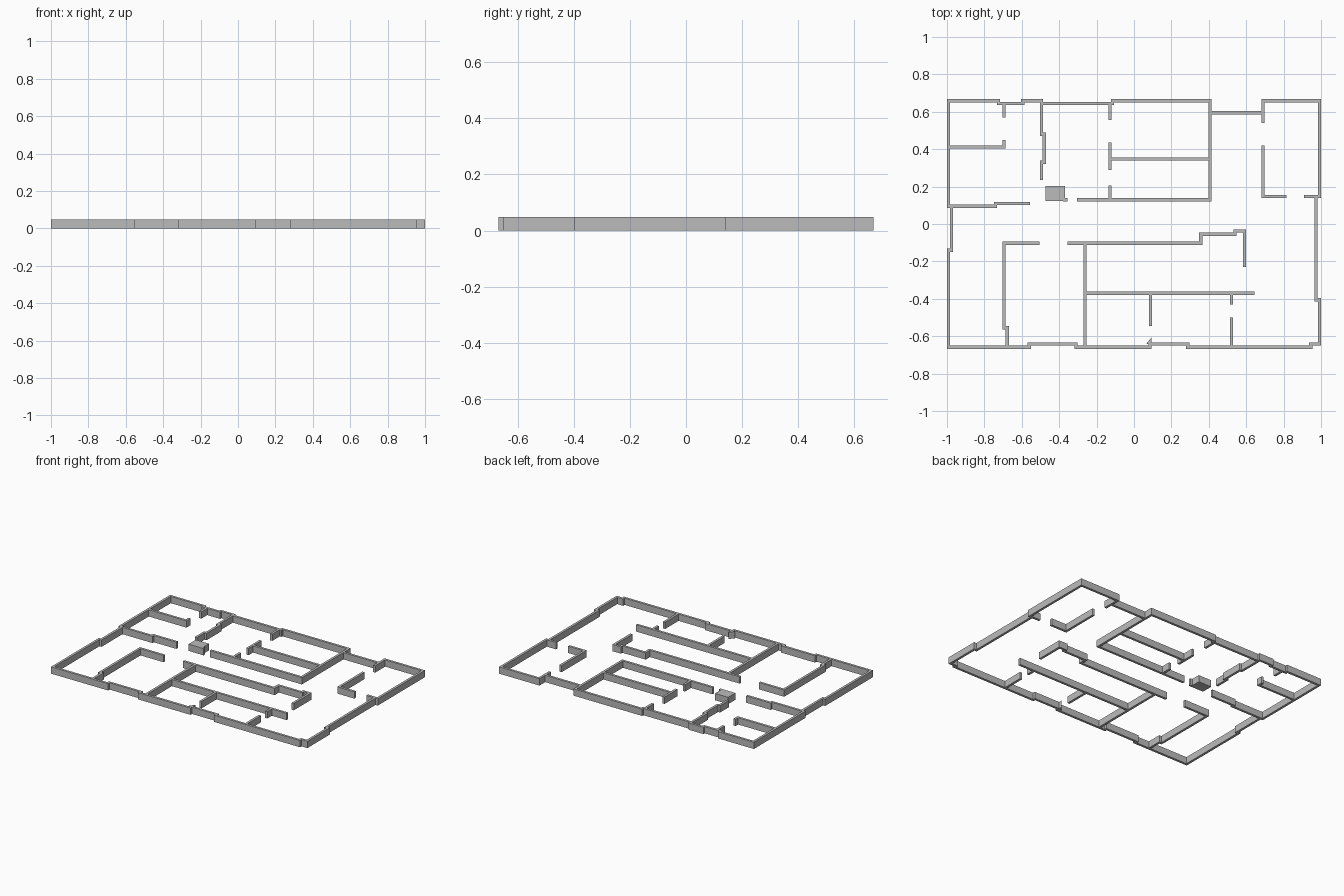
import bpy
import bmesh
from mathutils import Vector

default_cube = bpy.data.objects.get("Cube")
if default_cube:
    bpy.data.objects.remove(default_cube, do_unlink=True)

HEIGHT = 0.048
THICKNESS = 0.017

# Main grid lines of the floor plan (wall centres)
west, west_in = -0.991, -0.975
east, east_in = 0.991, 0.973
north, north_in = 0.659, 0.645
south, south_in = -0.659, -0.642
hall_north, hall_south = 0.13, -0.103
bath_x, stair_x, office_x = -0.695, -0.495, -0.128
core_east, wing_x = 0.407, 0.69
suite_x, suite_y = -0.262, -0.37
closet_x = 0.522

# Single plaster colour
plaster = bpy.data.materials.new("plaster_grey")
plaster.use_nodes = True
grey = (0.5, 0.5, 0.5, 1)
plaster.diffuse_color = grey
plaster.node_tree.nodes["Principled BSDF"].inputs["Base Color"].default_value = grey


def prism(name, outline):
    """Extrude a flat outline from the ground to the wall height."""
    bm = bmesh.new()
    base = bm.faces.new([bm.verts.new((p[0], p[1], 0)) for p in outline])
    extruded = bmesh.ops.extrude_face_region(bm, geom=[base], use_keep_orig=True)
    top = [v for v in extruded["geom"] if isinstance(v, bmesh.types.BMVert)]
    bmesh.ops.translate(bm, verts=top, vec=(0, 0, HEIGHT))
    bmesh.ops.recalc_face_normals(bm, faces=bm.faces)
    mesh = bpy.data.meshes.new(name)
    bm.to_mesh(mesh)
    bm.free()
    mesh.materials.append(plaster)
    part = bpy.data.objects.new(name, mesh)
    bpy.context.collection.objects.link(part)
    return part


def wall(name, *path):
    """Thicken a centre line into a wall with mitred corners."""
    points = [Vector(p) for p in path]
    normals = []
    for a, b in zip(points, points[1:]):
        along = (b - a).normalized()
        normals.append(Vector((-along.y, along.x)))
    left, right = [], []
    for i, p in enumerate(points):
        before = normals[max(i - 1, 0)]
        after = normals[min(i, len(normals) - 1)]
        mitre = (before + after) / (1 + before.dot(after))
        left.append(p + mitre * THICKNESS / 2)
        right.append(p - mitre * THICKNESS / 2)
    return prism(name, left + right[::-1])


# Perimeter, running clockwise from the north-east wing
wall("outer_wall",
     (wing_x, 0.54), (wing_x, north), (east, north),
     (east, 0.147), (east_in, 0.147), (east_in, -0.405), (east, -0.405),
     (east, south_in), (0.945, south_in), (0.945, south),
     (0.287, south), (0.287, south_in), (0.085, south_in), (0.085, south),
     (-0.31, south), (-0.31, south_in), (-0.56, south_in), (-0.56, south),
     (west, south), (west, -0.14), (west_in, -0.14),
     (west_in, 0.095), (west, 0.095), (west, north),
     (-0.725, north), (-0.725, north_in), (-0.595, north_in), (-0.595, north),
     (stair_x, north), (stair_x, 0.48), (-0.48, 0.48),
     (-0.48, 0.33), (stair_x, 0.33), (stair_x, 0.235))
wall("north_core_wall",
     (stair_x, north_in), (-0.115, north_in), (-0.115, north),
     (core_east, north), (core_east, hall_north), (-0.305, hall_north))
wall("north_link_wall", (core_east, 0.595), (wing_x, 0.595))

# North-west rooms
wall("bath_door_stub", (bath_x, north_in), (bath_x, 0.57))
wall("bath_wall", (west, 0.412), (bath_x, 0.412), (bath_x, 0.45))
wall("west_hall_wall", (west, 0.095), (-0.74, 0.095), (-0.74, 0.11), (-0.555, 0.11))

# North core rooms, opening onto one partition with door gaps
for label, start, end in (("upper", north_in, 0.555),
                          ("middle", 0.435, 0.29),
                          ("lower", 0.205, hall_north)):
    wall("office_partition_" + label, (office_x, start), (office_x, end))
wall("office_divider", (office_x, 0.347), (core_east, 0.347))

# North-east wing
wall("wing_corner_wall", (wing_x, 0.42), (wing_x, 0.147), (0.815, 0.147))
wall("wing_door_stub", (0.91, 0.147), (east, 0.147))

# Southern rooms
wall("south_west_room_wall",
     (-0.505, hall_south), (bath_x, hall_south), (bath_x, -0.555),
     (-0.678, -0.555), (-0.678, south))
wall("south_hall_wall",
     (-0.355, hall_south), (0.357, hall_south), (0.357, -0.055),
     (0.54, -0.055), (0.54, -0.038), (0.59, -0.038), (0.59, -0.23))
wall("suite_west_wall", (suite_x, hall_south), (suite_x, south))
wall("suite_divider", (suite_x, suite_y), (0.645, suite_y))
wall("suite_partition", (0.088, suite_y), (0.088, -0.545))
wall("closet_door_stub", (closet_x, suite_y), (closet_x, -0.43))
wall("closet_wall", (closet_x, -0.5), (closet_x, south))

# Solid pillar with its short wall end
prism("pillar", [(-0.473, 0.122), (-0.37, 0.122), (-0.37, 0.203), (-0.473, 0.203)])
wall("pillar_wall_end", (-0.38, hall_north), (-0.355, hall_north))

# Wedges where the perimeter meets missing partitions
prism("south_wedge", [(0.065, south_in), (0.093, south_in), (0.093, -0.607)])
prism("north_wedge", [(-0.122, 0.632), (-0.1, 0.655), (-0.122, 0.655)])
